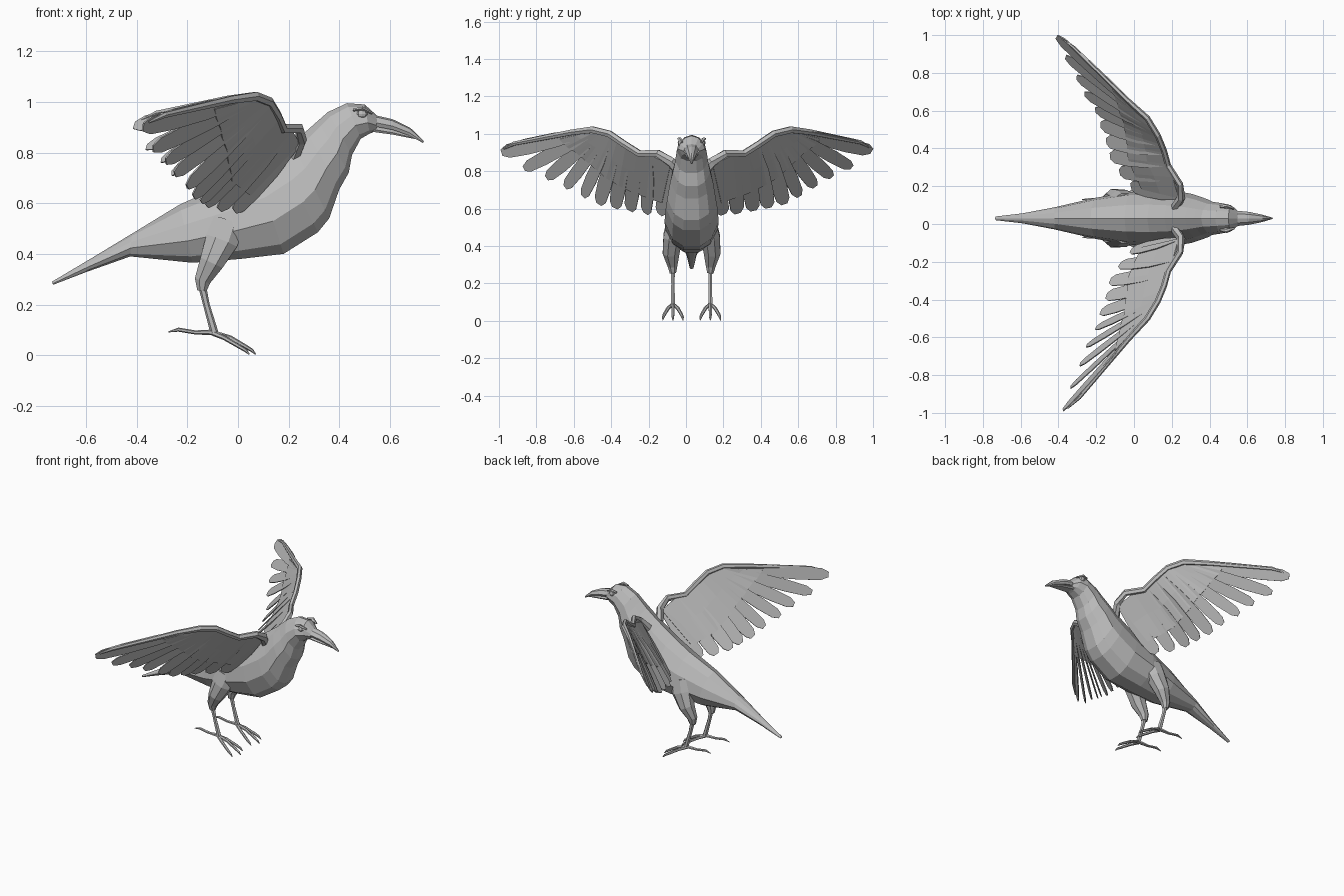
import bpy, bmesh, math
from mathutils import Vector as V

if "Cube" in bpy.data.objects:
    bpy.data.objects.remove(bpy.data.objects["Cube"])

CY = 0.03  # the body's mid plane lies a little off y = 0
grey = bpy.data.materials.new("plain grey")
grey.diffuse_color = (0.5, 0.5, 0.5, 1)
grey.use_nodes = True
grey.node_tree.nodes["Principled BSDF"].inputs["Base Color"].default_value = grey.diffuse_color


def finish(name, bm):
    bmesh.ops.recalc_face_normals(bm, faces=bm.faces)
    me = bpy.data.meshes.new(name)
    bm.to_mesh(me)
    bm.free()
    me.materials.append(grey)
    ob = bpy.data.objects.new(name, me)
    bpy.context.collection.objects.link(ob)
    return ob


def loft(name, rings):
    bm = bmesh.new()
    vs = [[bm.verts.new(p) for p in r] for r in rings]
    n = len(rings[0])
    for a, b in zip(vs, vs[1:]):
        for i in range(n):
            j = (i + 1) % n
            bm.faces.new((a[i], a[j], b[j], b[i]))
    bm.faces.new(vs[0])
    bm.faces.new(vs[-1])
    return finish(name, bm)


def tube(name, path, radii, n=6, ref=(0, 1, 0)):
    """Tapered tube; each radius is (along ref, across ref)."""
    path = [V(p) for p in path]
    rings = []
    for i, p in enumerate(path):
        d = (path[min(i + 1, len(path) - 1)] - path[max(i - 1, 0)]).normalized()
        s = V(ref) - d * d.dot(V(ref))
        s.normalize()
        u = d.cross(s)
        a, b = radii[i]
        rings.append([p + s * a * math.cos(t) + u * b * math.sin(t)
                      for t in (2 * math.pi * (k + .5) / n for k in range(n))])
    return loft(name, rings)


def sections(name, rows, half):
    """Loft through sections given as top x, z, bottom x, z, half width."""
    shape = half + [(-w, v) for w, v in reversed(half) if w > 0]
    rings = []
    for tx, tz, bx, bz, hw in rows:
        rings.append([V((bx + (tx - bx) * (v + 1) / 2, CY + w * hw, bz + (tz - bz) * (v + 1) / 2))
                      for w, v in shape])
    return loft(name, rings)


# body, from tail tip to face
sections("body", [
    (-.735, .29, -.73, .278, .010), (-.58, .382, -.60, .328, .026),
    (-.42, .479, -.425, .39, .058), (-.23, .595, -.18, .365, .11),
    (-.05, .675, .01, .38, .14), (.07, .745, .18, .40, .145),
    (.16, .805, .315, .485, .138), (.21, .84, .36, .54, .13),
    (.27, .885, .40, .655, .115), (.315, .925, .437, .72, .10),
    (.355, .96, .45, .79, .088), (.43, .995, .485, .855, .08),
    (.50, .99, .52, .875, .070), (.55, .945, .545, .885, .042)],
    [(0, 1), (.5, .8), (.88, .3), (1, -.25), (.72, -.78), (.32, -1)])

# beak
bk = [(0, 1), (.6, .7), (1, -.3), (.8, -1)]
sections("upper_beak", [(.53, .95, .53, .905, .042), (.61, .932, .61, .89, .034),
                        (.68, .898, .675, .868, .02), (.735, .845, .73, .838, .004)], bk)
sections("lower_beak", [(.53, .91, .53, .882, .036), (.61, .893, .61, .871, .029),
                        (.70, .862, .70, .853, .008)], bk)

# eyes
for s in (-1, 1):
    bm = bmesh.new()
    bmesh.ops.create_uvsphere(bm, u_segments=8, v_segments=6, radius=.018)
    for v in bm.verts:
        v.co = V((v.co.x * 1.2 + .49, CY + s * .06 + v.co.y * .8, v.co.z * .9 + .952))
    finish("eye", bm)
    tube("brow", [(.455, CY + s * .062, .968), (.49, CY + s * .066, .974), (.53, CY + s * .052, .955)],
         [(.008, .006), (.012, .008), (.006, .005)], 5)

# legs and feet
for s in (-1, 1):
    y = CY + s * .10
    tube("thigh", [(-.04, y - s * .01, .53), (-.065, y, .45), (-.105, y + s * .01, .365),
                   (-.14, y + s * .002, .295), (-.142, y, .255)],
         [(.045, .075), (.055, .07), (.048, .052), (.028, .034), (.018, .02)], 8)
    tube("shin", [(-.143, y, .28), (-.125, y, .20), (-.092, y, .085)],
         [(.013, .016), (.010, .013), (.013, .016)])
    tube("hind_toe", [(-.085, y, .09), (-.17, y, .09), (-.235, y, .101), (-.275, y, .092)],
         [(.012, .012), (.009, .008), (.009, .008), (.002, .002)])
    for k in (-1, 0, 1):
        e = -.025 * abs(k)
        tube("front_toe", [(-.10, y, .088), (-.03 + e, y + k * .025, .069),
                           (.03 + e, y + k * .046, .034), (.055 + e, y + k * .052, .019),
                           (.07 + e, y + k * .054, .003)],
             [(.011, .011), (.010, .009), (.009, .008), (.007, .007), (.002, .002)])

# wing: leading edge, feather roots and feather tips
EDGE = [(.22, -.03, .79), (.25, -.08, .85), (.243, -.15, .895), (.18, -.25, .895), (.158, -.33, .945),
        (.125, -.41, 1.0), (.07, -.50, 1.022), (-.03, -.61, 1.008), (-.29, -.92, .948), (-.35, -.975, .92)]
ROOT = [(.06, -.50, 1.015), (.08, -.48, 1.015), (.10, -.45, 1.01), (.115, -.425, 1.0), (.13, -.40, .99),
        (.145, -.365, .965), (.16, -.32, .935), (.175, -.26, .90), (.21, -.19, .89), (.24, -.08, .84)]
TIP = [(-.375, -.985, .90), (-.335, -.865, .815), (-.285, -.745, .765), (-.25, -.645, .715),
       (-.20, -.55, .665), (-.175, -.465, .625), (-.145, -.38, .605), (-.125, -.30, .59),
       (-.075, -.215, .575), (-.015, -.14, .57)]


def place(p, s):
    """Right wing as given; left wing mirrored and swept back slightly."""
    p = V(p)
    if s > 0:
        k = max(0, (-p.y - .5) / .5)
        p = V((p.x - .035 * k, 2 * CY - p.y - .055 * k, p.z + .008 * k))
    return p


for s in (-1, 1):
    edge, root, tip = ([place(p, s) for p in L] for L in (EDGE, ROOT, TIP))
    tube("wing_leading_edge", edge,
         [(r, r * .8) for r in (.03, .028, .022, .02, .02, .02, .02, .017, .012, .005)], 6, (0, 0, 1))
    # covert panel closing the wing between the feathers
    bm = bmesh.new()
    rows = []
    for i, (a, b) in enumerate(zip(root, tip)):
        t = .36 + .045 * i
        rows.append([bm.verts.new(a.lerp(b, f * t)) for f in (0, .5, 1)])
    for a, b in zip(rows, rows[1:]):
        for j in range(2):
            bm.faces.new((a[j], a[j + 1], b[j + 1], b[j]))
    panel = finish("wing_coverts", bm)
    m = panel.modifiers.new("thickness", 'SOLIDIFY')
    m.thickness, m.offset = .014, 0
    # flight feathers, overlapping like shingles
    for i, (a, b) in enumerate(zip(root, tip)):
        axis = (b - a).normalized()
        across = tip[min(i + 1, 9)] - tip[max(i - 1, 0)]
        across = (across - axis * across.dot(axis)).normalized()
        up = axis.cross(across).normalized()
        w = .036 if 0 < i < 5 else .042
        rings = []
        for t, h in ((0, .3), (.4, .9), (.72, 1), (.93, .85), (1, .4)):
            c = a.lerp(b, t)
            side = across * (w * h) + up * (.008 * h)
            rings.append([c - side - up * .003, c + side - up * .003,
                          c + side + up * .003, c - side + up * .003])
        loft("flight_feather", rings)
